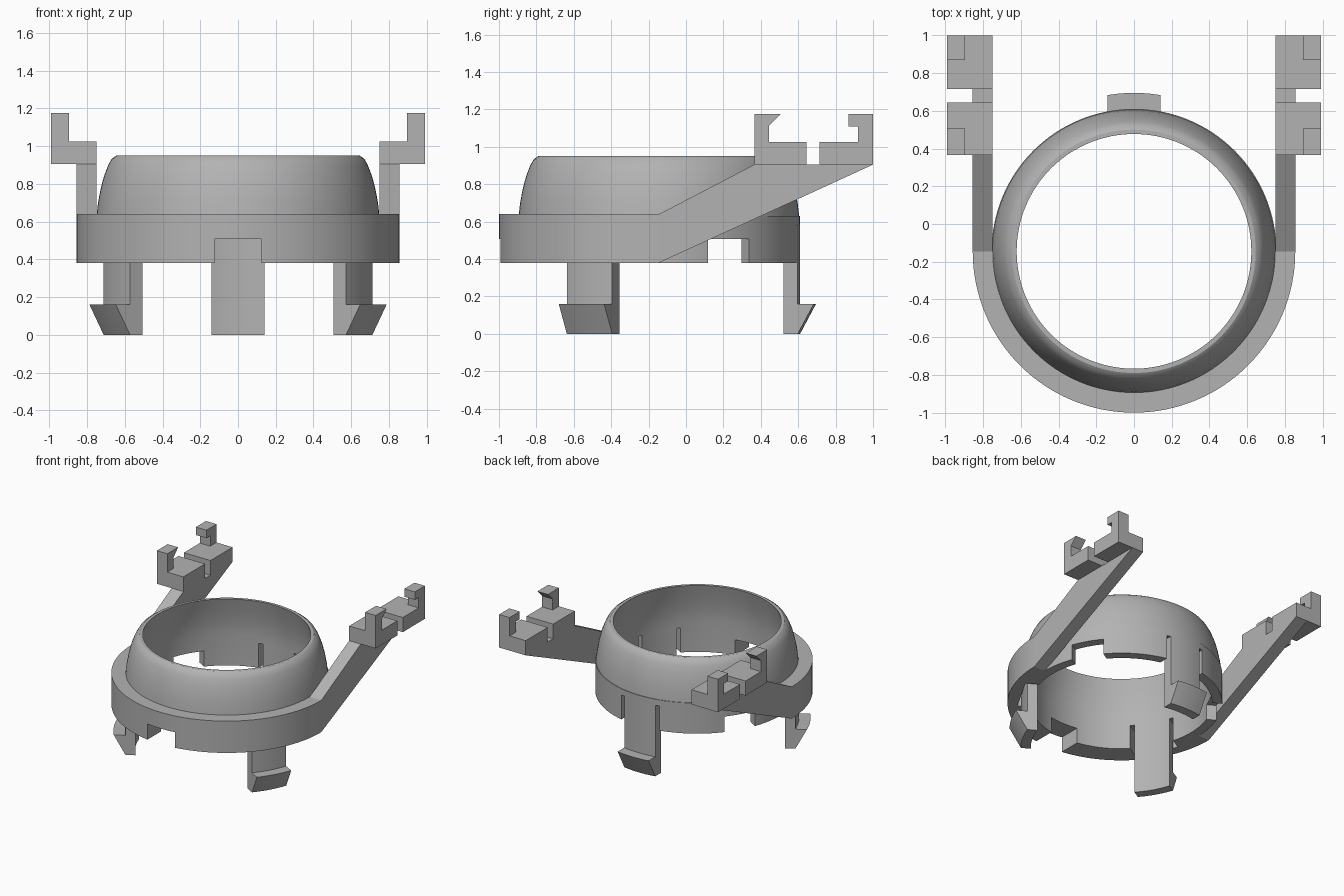
import bpy, bmesh
from math import pi, sin, cos, sqrt, radians
from mathutils import Matrix

if "Cube" in bpy.data.objects:
    bpy.data.objects.remove(bpy.data.objects["Cube"])

CENTRE_Y = -0.145                     # axis of the round body
INNER, WALL, FLANGE = 0.68, 0.755, 0.855
BASE, LEDGE = 0.38, 0.64

grey = bpy.data.materials.new("plain grey")
grey.use_nodes = True
grey.diffuse_color = (0.45, 0.45, 0.45, 1)
grey.node_tree.nodes["Principled BSDF"].inputs["Base Color"].default_value = (0.45, 0.45, 0.45, 1)


def finish(name, bm):
    bmesh.ops.recalc_face_normals(bm, faces=bm.faces[:])
    mesh = bpy.data.meshes.new(name)
    bm.to_mesh(mesh)
    bm.free()
    mesh.materials.append(grey)
    obj = bpy.data.objects.new(name, mesh)
    bpy.context.collection.objects.link(obj)
    return obj


def loft(name, rings, closed=False, matrix=Matrix()):
    """Skin a row of equal cross-sections, capping the ends if open."""
    bm = bmesh.new()
    rows = [[bm.verts.new(matrix @ Matrix.Translation(p).translation) for p in ring]
            for ring in rings]
    n = len(rows[0])
    pairs = list(zip(rows, rows[1:])) + ([(rows[-1], rows[0])] if closed else [])
    for a, b in pairs:
        for i in range(n):
            j = (i + 1) % n
            bm.faces.new((a[i], a[j], b[j], b[i]))
    if not closed:
        bm.faces.new(rows[0])
        bm.faces.new(rows[-1])
    return finish(name, bm)


def revolve(name, profile, start, sweep, steps):
    full = sweep >= 2 * pi
    count = steps if full else steps + 1
    angles = [start + sweep * k / steps for k in range(count)]
    rings = [[(r * cos(a), CENTRE_Y + r * sin(a), z) for r, z in profile] for a in angles]
    return loft(name, rings, full)


def prism(name, outline, x0, x1):
    """Side outline in (y, z) extruded along x."""
    return loft(name, [[(x, y, z) for y, z in outline] for x in (x0, x1)])


def around(degrees):
    """Place something built facing +y at an angle around the body axis."""
    return Matrix.Translation((0, CENTRE_Y, 0)) @ Matrix.Rotation(radians(degrees - 90), 4, 'Z')


def cut(targets, degrees, half, r0, r1, top):
    box = [(r0, BASE - 0.1), (r1, BASE - 0.1), (r1, top), (r0, top)]
    cutter = loft("cutter", [[(x, y, z) for y, z in box] for x in (-half, half)],
                  matrix=around(degrees))
    for obj in targets:
        mod = obj.modifiers.new("cut", 'BOOLEAN')
        mod.operation, mod.solver, mod.object = 'DIFFERENCE', 'EXACT', cutter
        bpy.context.view_layer.objects.active = obj
        bpy.ops.object.modifier_apply(modifier=mod.name)
    bpy.data.objects.remove(cutter)


# Round body: straight wall below, domed collar above
dome = [(0.75, 0.63), (0.742, 0.7), (0.729, 0.77), (0.711, 0.84),
        (0.688, 0.9), (0.668, 0.935), (0.645, 0.95)]
lining = [(0.622, 0.95), (0.64, 0.88), (0.658, 0.8), (0.672, 0.72), (INNER, 0.63)]
body = revolve("domed_ring", [(INNER, BASE), (WALL, BASE), (WALL, 0.63)] + dome + lining,
               0, 2 * pi, 128)

# Half flange around the front
flange = revolve("front_flange", [(0.75, BASE), (FLANGE, BASE), (FLANGE, LEDGE), (0.745, LEDGE)],
                 pi, pi, 64)

# Three lower notches, and slots that free the three clip legs
for angle in (30, 150, 270):
    cut([body, flange], angle, 0.125, 0.5, 1.0, 0.507)
for angle in (90, 210, 330):
    cut([body, flange], angle, 0.172, 0.5, 0.762, 0.58)

# Clip legs with outward barbs
leg_profile = [(INNER, 0), (WALL, 0), (0.84, 0.16), (WALL, 0.16), (WALL, 0.585), (INNER, 0.585)]
legs = []
for label, angle in (("back", 90), ("right", 210), ("left", 330)):
    rows = [[(x, sqrt(r * r - x * x), z) for r, z in leg_profile]
            for x in [0.14 * (k / 5 - 1) for k in range(11)]]
    legs.append(loft(label + "_clip_leg", rows, matrix=around(angle)))

# Rising side arms, each with two pads and two hooks
arm = [(CENTRE_Y, BASE), (1, 0.905), (0.365, 0.905), (CENTRE_Y, LEDGE)]
front_hook = [(0.365, 1.025), (0.445, 1.025), (0.445, 1.115), (0.505, 1.175), (0.365, 1.175)]
back_hook = [(1, 1.025), (0.92, 1.025), (0.92, 1.11), (0.87, 1.11), (0.87, 1.175), (1, 1.175)]
for label, s in (("left", 1), ("right", -1)):
    prism(label + "_arm", arm, s * 0.75, s * FLANGE)
    for end, y0, y1 in (("front", 0.365, 0.645), ("back", 0.715, 1)):
        pad = [(y0, 0.905), (y1, 0.905), (y1, 1.025), (y0, 1.025)]
        prism(f"{label}_{end}_pad", pad, s * 0.75, s * 0.99)
    prism(label + "_front_hook", front_hook, s * 0.895, s * 0.99)
    prism(label + "_back_hook", back_hook, s * 0.895, s * 0.99)

# Smooth the round parts, keeping their edges crisp
bpy.ops.object.select_all(action='DESELECT')
for obj in [body, flange] + legs:
    obj.select_set(True)
bpy.context.view_layer.objects.active = body
bpy.ops.object.shade_smooth_by_angle(angle=radians(30))
